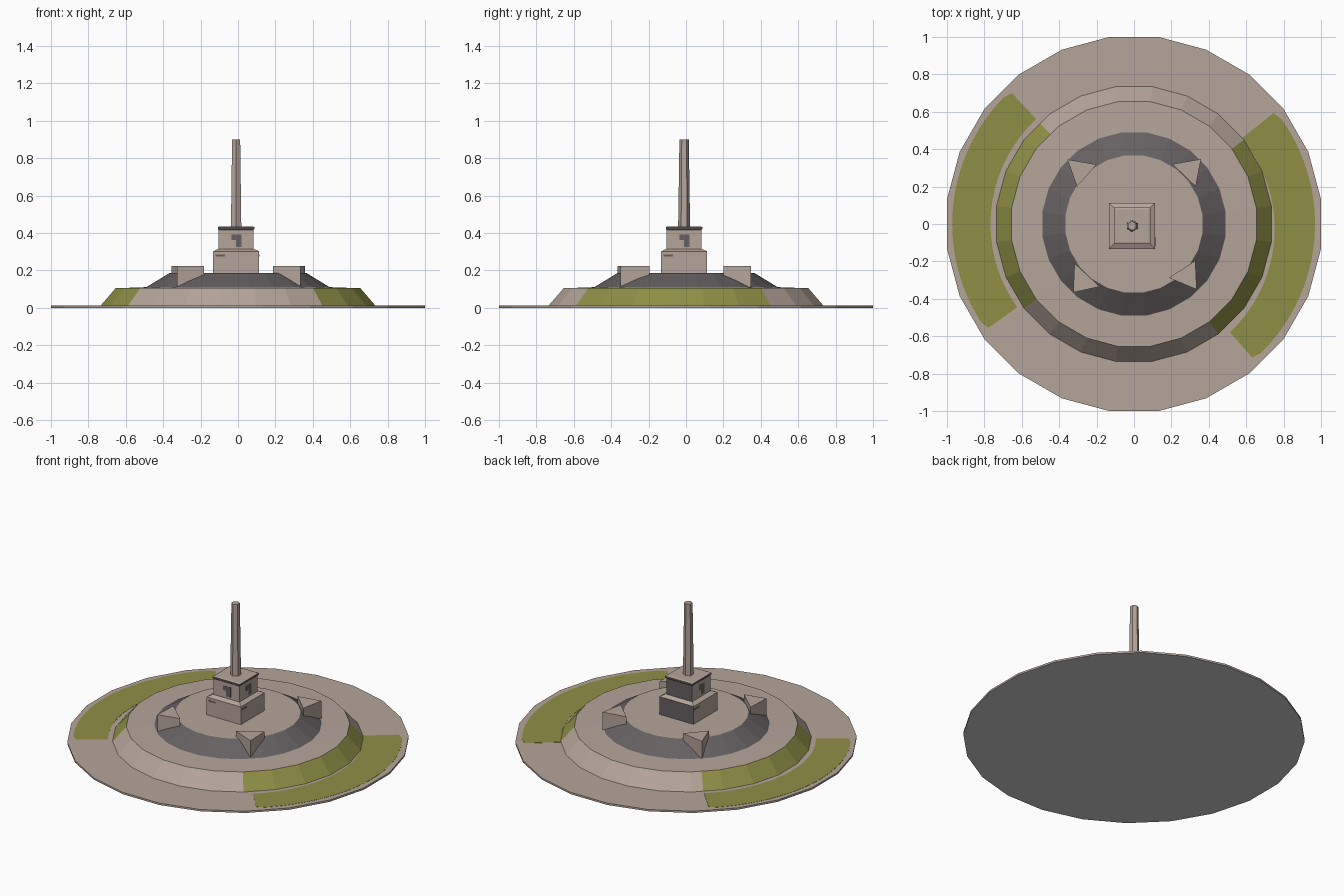
import bpy, bmesh, math

if "Cube" in bpy.data.objects:
    bpy.data.objects.remove(bpy.data.objects["Cube"])

def material(name, r, g, b):
    m = bpy.data.materials.new(name)
    m.diffuse_color = (r, g, b, 1)
    m.use_nodes = True
    m.node_tree.nodes["Principled BSDF"].inputs["Base Color"].default_value = m.diffuse_color
    return m

STONE = material("tan stone", 0.463, 0.375, 0.322)
SLATE = material("dark slate", 0.133, 0.117, 0.120)
GRASS = material("olive grass", 0.275, 0.275, 0.062)
UNDER = material("underside grey", 0.62, 0.62, 0.62)

def build(name, verts, faces, mats, rule=None):
    me = bpy.data.meshes.new(name)
    me.from_pydata(verts, [], faces)
    for m in mats:
        me.materials.append(m)
    bm = bmesh.new()
    bm.from_mesh(me)
    bmesh.ops.recalc_face_normals(bm, faces=bm.faces)
    bm.normal_update()
    if rule:
        for f in bm.faces:
            f.material_index = rule(f)
    bm.to_mesh(me)
    bm.free()
    ob = bpy.data.objects.new(name, me)
    bpy.context.collection.objects.link(ob)
    return ob

def loft(name, rings, mats, rule=None):
    # rings: lists of points with equal count, bottom to top, capped
    n = len(rings[0])
    verts = [p for r in rings for p in r]
    faces = [list(range(n)), list(range((len(rings) - 1) * n, len(rings) * n))]
    for k in range(len(rings) - 1):
        for i in range(n):
            j = (i + 1) % n
            faces.append([k*n + i, k*n + j, (k+1)*n + j, (k+1)*n + i])
    return build(name, verts, faces, mats, rule)

ANGLES = [7.5 + 15 * i for i in range(24)]

def ring(radius, z, angles=ANGLES):
    # points on a 24-sided outline, flat sides on the axes
    out = []
    for a in angles:
        off = math.radians(a - 15 * round(a / 15))
        r = radius * math.cos(math.radians(7.5)) / math.cos(off)
        t = math.radians(a)
        out.append((r * math.cos(t), r * math.sin(t), z))
    return out

def square(cx, cy, h, z):
    return [(cx + sx*h, cy + sy*h, z) for sx, sy in ((-1, -1), (1, -1), (1, 1), (-1, 1))]

# ground disc, grey below
loft("ground_disc", [ring(1.0086, 0), ring(1.0086, 0.012)], [STONE, UNDER],
     lambda f: 1 if f.normal.z < -0.5 else 0)

# lower mound with two grassy side banks
def mound_rule(f):
    c = f.calc_center_median()
    a = math.degrees(math.atan2(c.y, c.x)) % 360
    bank = 0.2 < f.normal.z < 0.9
    return 1 if bank and (a < 37.5 or a > 307.5 or 133 < a < 217.5) else 0

MA = sorted(ANGLES + [133])
loft("lower_mound", [ring(0.742, 0.011, MA), ring(0.66, 0.105, MA), ring(0.49, 0.111, MA)],
     [STONE, GRASS], mound_rule)

# upper mound with slate slope
loft("upper_mound", [ring(0.499, 0.108), ring(0.37, 0.186)], [STONE, SLATE],
     lambda f: 0 if abs(f.normal.z) > 0.98 else 1)

# curved lawns lying on the disc
def lawn(name, a0, a1, in0, in1, outer, n=28):
    verts, faces = [], []
    for i in range(n + 1):
        u = i / n
        t = math.radians(a0 + (a1 - a0) * u)
        # slightly rounded outer corners
        ro = outer - (0.015 if i in (0, n) else 0)
        ri = in0 + (in1 - in0) * u
        for r, z in ((ri, 0.0115), (ro, 0.0115), (ro, 0.0132), (ri, 0.0132)):
            verts.append((r * math.cos(t), r * math.sin(t), z))
    for i in range(n):
        for k in range(4):
            l = (k + 1) % 4
            faces.append([4*i + k, 4*i + l, 4*i + 4 + l, 4*i + 4 + k])
    faces += [[0, 1, 2, 3], [4*n, 4*n + 1, 4*n + 2, 4*n + 3]]
    build(name, verts, faces, [GRASS])

lawn("right_lawn", -48.5, 38.5, 0.773, 0.735, 0.968)
lawn("left_lawn", 133, 215.5, 0.767, 0.767, 0.972)

# four triangular corner blocks on the slope
BLOCKS = {
    "back_right": [(0.358, 0.347), (0.205, 0.32), (0.33, 0.2)],
    "back_left": [(-0.356, 0.345), (-0.305, 0.2), (-0.2, 0.318)],
    "front_left": [(-0.325, -0.366), (-0.183, -0.335), (-0.318, -0.21)],
    "front_right": [(0.335, -0.35), (0.328, -0.195), (0.187, -0.288)],
}
for key, tri in BLOCKS.items():
    loft("corner_block_" + key, [[(x, y, z) for x, y in tri] for z in (0.105, 0.224)], [STONE])

# pedestal: stepped square, slate back face
CX, CY = -0.01, -0.01
back = lambda f: 1 if f.normal.y > 0.9 else 0
loft("pedestal_base", [square(CX, CY, h, z) for h, z in
     ((0.123, 0.18), (0.123, 0.302), (0.098, 0.314))], [STONE, SLATE], back)
loft("pedestal_block", [square(CX, CY, 0.093, z) for z in (0.31, 0.422)], [STONE, SLATE], back)
# cap with slate rim
loft("pedestal_cap", [square(CX, CY, h, z) for h, z in
     ((0.093, 0.417), (0.098, 0.422), (0.098, 0.432), (0.088, 0.436))], [STONE, SLATE],
     lambda f: 1 if abs(f.normal.z) < 0.3 else 0)

# slate stains on the other three pedestal faces
def stain(name, side, u0, u1, z0, z1, dist):
    ring_pts = []
    for d in (dist - 0.002, dist + 0.001):
        pts = []
        for u, z in ((u0, z0), (u1, z0), (u1, z1), (u0, z1)):
            x, y = {"front": (u, -d), "right": (d, u), "left": (-d, -u)}[side]
            pts.append((CX + x, CY + y, z))
        ring_pts.append(pts)
    loft(name, ring_pts, [SLATE])

for side in ("front", "right", "left"):
    stain(side + "_stain_wide", side, -0.025, 0.03, 0.362, 0.392, 0.093)
    stain(side + "_stain_drip", side, -0.002, 0.03, 0.326, 0.362, 0.093)
    stain(side + "_stain_low", side, -0.11, -0.06, 0.275, 0.285, 0.123)

# tapered six-sided column
def hexagon(r, z):
    return [(CX + r * math.cos(math.radians(30 + 60 * i)),
             CY + r * math.sin(math.radians(30 + 60 * i)), z) for i in range(6)]
loft("column", [hexagon(0.032, 0.43), hexagon(0.025, 0.9)], [STONE])
